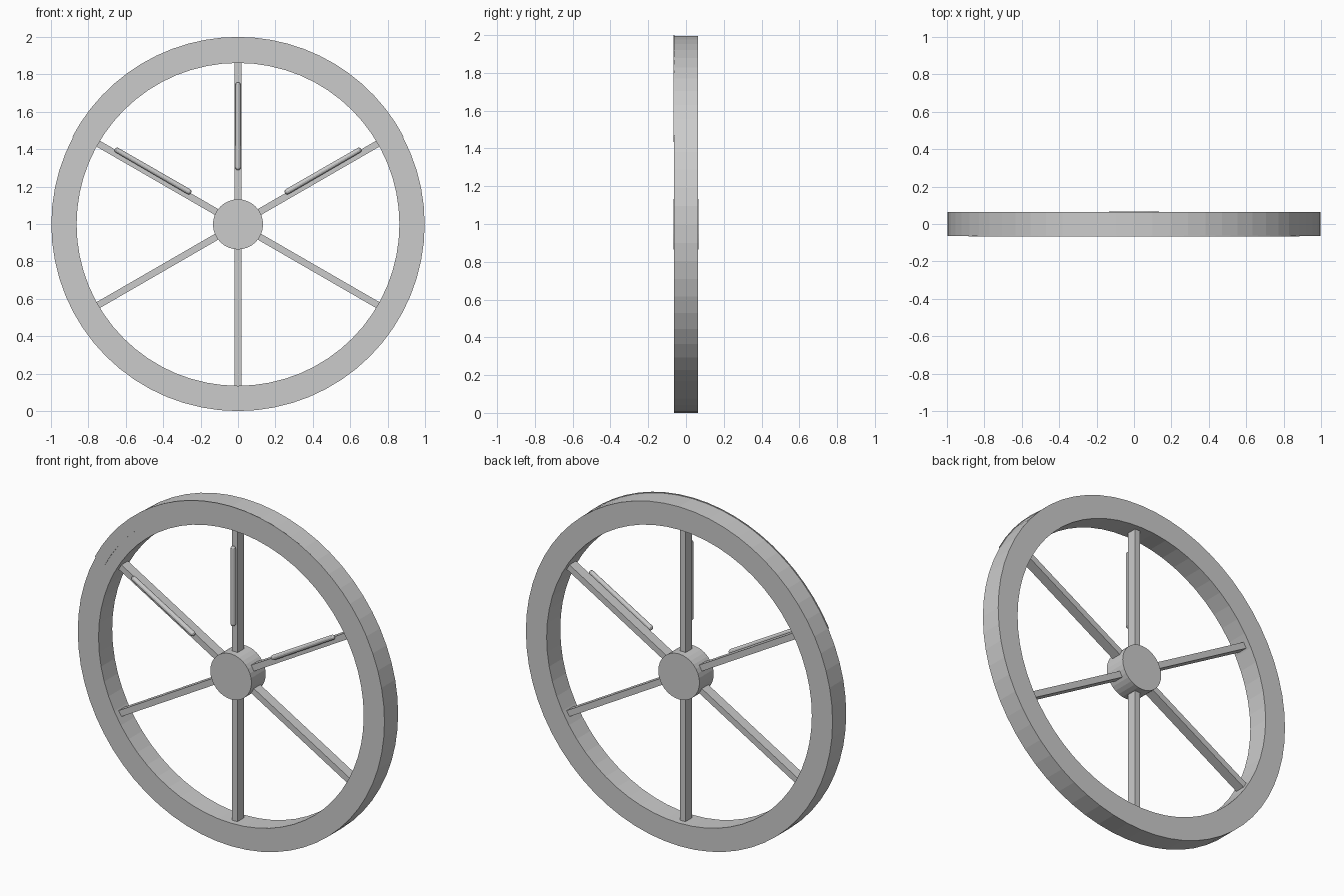
import bpy
import bmesh
from math import cos, sin, pi, radians
from mathutils import Matrix, Vector

if "Cube" in bpy.data.objects:
    bpy.data.objects.remove(bpy.data.objects["Cube"])

RIM_OUTER, RIM_INNER = 0.998, 0.863
CENTRE = Vector((0, 0, RIM_OUTER))

grey = bpy.data.materials.new("plain_grey")
grey.use_nodes = True
grey.diffuse_color = (0.6, 0.6, 0.6, 1)
grey.node_tree.nodes["Principled BSDF"].inputs["Base Color"].default_value = (0.6, 0.6, 0.6, 1)


def finish(name, bm):
    """Turn a bmesh built around the axle into an object at wheel height."""
    bmesh.ops.recalc_face_normals(bm, faces=bm.faces)
    mesh = bpy.data.meshes.new(name)
    bm.to_mesh(mesh)
    bm.free()
    mesh.materials.append(grey)
    obj = bpy.data.objects.new(name, mesh)
    obj.location = CENTRE
    bpy.context.collection.objects.link(obj)
    return obj


def band(name, inner, outer, front, back, start, end, steps):
    """Sweep a rectangular section around the axle; closed for a full turn."""
    bm = bmesh.new()
    full = end - start == 360
    rings = []
    for i in range(steps if full else steps + 1):
        a = radians(start + (end - start) * i / steps)
        rings.append([bm.verts.new((r * cos(a), y, r * sin(a)))
                      for r, y in ((inner, front), (outer, front), (outer, back), (inner, back))])
    pairs = list(zip(rings, rings[1:]))
    if full:
        pairs.append((rings[-1], rings[0]))
    else:
        bm.faces.new(rings[0])
        bm.faces.new(rings[-1])
    for a, b in pairs:
        for k in range(4):
            n = (k + 1) % 4
            bm.faces.new((a[k], a[n], b[n], b[k]))
    return finish(name, bm)


def spoke(name, angle):
    """Square bar from the hub to the rim, pointing along the angle."""
    bm = bmesh.new()
    length = RIM_INNER - 0.1
    bmesh.ops.create_cube(bm, size=1)
    bm.transform(Matrix.Rotation(radians(-angle), 4, 'Y')
                 @ Matrix.Translation((0.1 + length / 2, 0, 0))
                 @ Matrix.Diagonal((length, 0.06, 0.036, 1)))
    return finish(name, bm)


def rod(name, angle, lift):
    """Thin round-ended rod lying on the front of a spoke."""
    bm = bmesh.new()
    bmesh.ops.create_uvsphere(bm, u_segments=12, v_segments=8, radius=0.015)
    for v in bm.verts:
        v.co.z += 0.22 if v.co.z > 0 else -0.22
    bm.transform(Matrix.Translation((0, -0.045, lift))
                 @ Matrix.Rotation(radians(-angle), 4, 'Y')
                 @ Matrix.Translation((0.525, 0, 0))
                 @ Matrix.Rotation(pi / 2, 4, 'Y'))
    return finish(name, bm)


# Rim and the thin strip on its upper front edge
band("rim", RIM_INNER, RIM_OUTER, -0.064, 0.063, 0, 360, 64)
band("upper_front_strip", 0.93, 1.002, -0.067, -0.062, 28, 152, 24)

# Hub
bm = bmesh.new()
bmesh.ops.create_cone(bm, cap_ends=True, segments=32, radius1=0.134, radius2=0.134, depth=0.132)
bm.transform(Matrix.Rotation(pi / 2, 4, 'X'))
finish("hub", bm)

# Six spokes
for i in range(6):
    spoke(f"spoke_{i + 1}", 30 + 60 * i)

# Rods on the three upper spokes
for name, angle, lift in (("left_rod", 30, 0.023), ("top_rod", 90, 0), ("right_rod", 150, 0.023)):
    rod(name, angle, lift)
